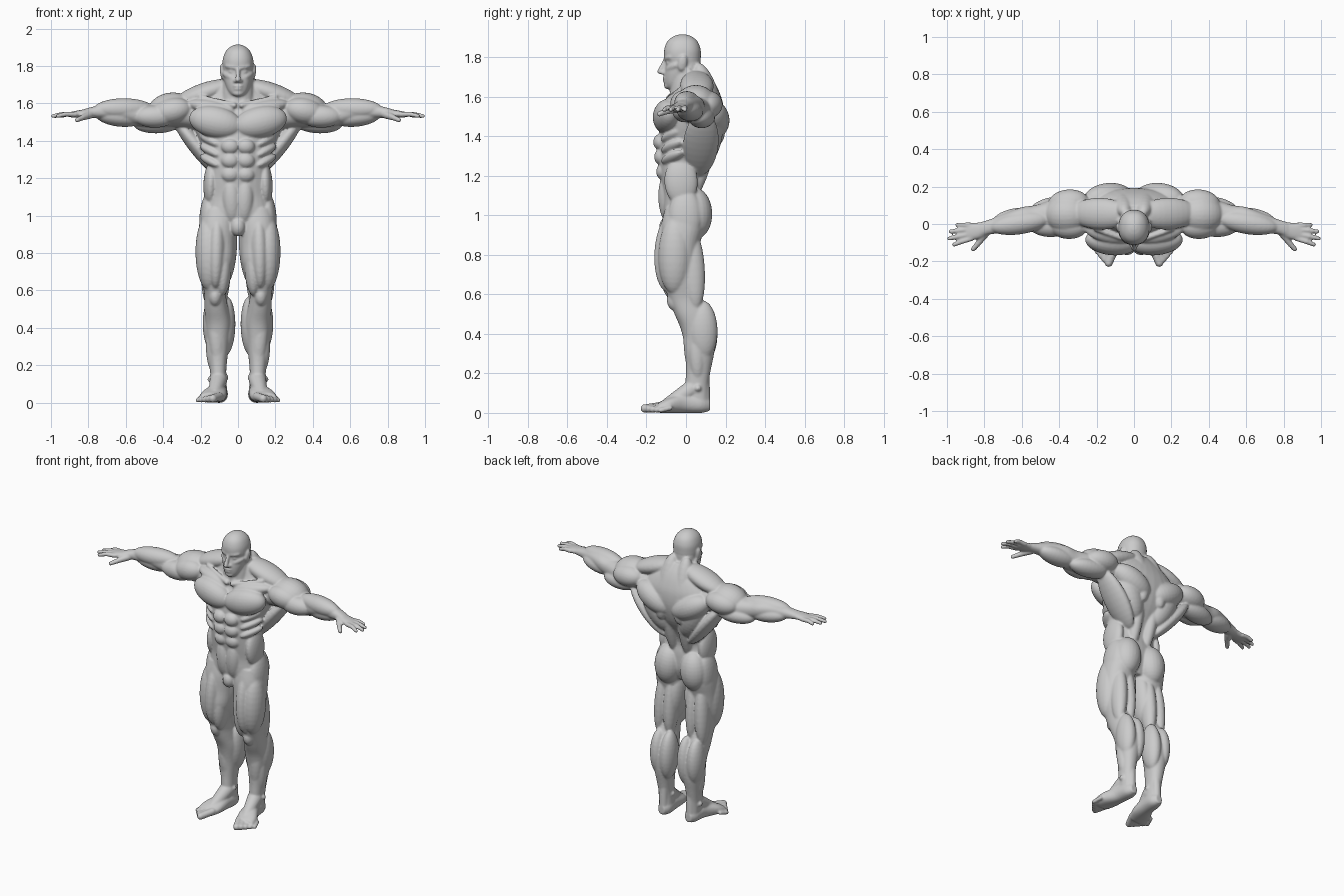
import bpy
import bmesh
import math
from mathutils import Matrix, Vector

default_cube = bpy.data.objects.get("Cube")
if default_cube:
    bpy.data.objects.remove(default_cube, do_unlink=True)

bm = bmesh.new()
X, Y, Z = range(3)


def oriented(direction):
    """Rotation whose third column follows the direction and second faces front/back."""
    facing = Vector((0, 0, 1)) if abs(direction.y) > direction.length * .8 else Vector((0, 1, 0))
    side = direction.cross(facing).normalized()
    depth = side.cross(direction).normalized()
    return Matrix((side, depth, direction.normalized())).transposed()


def unit_sphere():
    return bmesh.ops.create_uvsphere(bm, u_segments=24, v_segments=16, radius=1)["verts"]


def muscle(start, end, width, depth):
    """Ellipsoid belly stretched between two attachment points."""
    start, end = Vector(start), Vector(end)
    turn, middle, half = oriented(end - start), (start + end) / 2, (end - start).length / 2
    for vert in unit_sphere():
        vert.co = middle + turn @ Vector((vert.co.x * width, vert.co.y * depth, vert.co.z * half))


def capsule(start, end, thick, thin):
    """Tapered rod with round ends."""
    start, end = Vector(start), Vector(end)
    turn = oriented(end - start)
    for vert in unit_sphere():
        base, radius = (end, thin) if vert.co.z > .001 else (start, thick)
        vert.co = base + turn @ vert.co * radius


def blend(before, first, second, after, t):
    return (first * 2 + (second - before) * t
            + (before * 2 - first * 5 + second * 4 - after) * t ** 2
            + (first * 3 - before - second * 3 + after) * t ** 3) / 2


def loft(axis, sections, sides=32, steps=4, squareness=2.2):
    """Smooth tube; each section is position, two centre and two radius values."""
    keys = [Vector(section) for section in sections]
    keys = [keys[0]] + keys + [keys[-1]]
    path = [blend(*keys[i:i + 4], step / steps)
            for i in range(len(keys) - 3) for step in range(steps)] + [keys[-1]]
    rings = []
    for along, centre_a, centre_b, radius_a, radius_b in path:
        ring = []
        for side in range(sides):
            angle = math.tau * side / sides
            c, s = math.cos(angle), math.sin(angle)
            point = [centre_a + radius_a * math.copysign(abs(c) ** (2 / squareness), c),
                     centre_b + radius_b * math.copysign(abs(s) ** (2 / squareness), s)]
            point.insert(axis, along)
            ring.append(bm.verts.new(point))
        rings.append(ring)
    for lower, upper in zip(rings, rings[1:]):
        for side in range(sides):
            following = (side + 1) % sides
            bm.faces.new((lower[side], lower[following], upper[following], upper[side]))
    bm.faces.new(rings[0])
    bm.faces.new(rings[-1])


# Torso core
loft(Z, [(.92, 0, -.02, .08, .07), (1, 0, -.02, .17, .1), (1.1, 0, -.02, .17, .1),
         (1.18, 0, -.03, .165, .1), (1.26, 0, -.02, .165, .12), (1.36, 0, .01, .19, .15),
         (1.46, 0, .03, .23, .16), (1.55, 0, .05, .25, .14), (1.62, 0, .06, .2, .11),
         (1.68, 0, .05, .13, .09), (1.73, 0, .03, .08, .07)])

# Chest, collar bone and neck
muscle(start=(-.02, -.11, 1.47), end=(.26, -.08, 1.53), width=.085, depth=.072)
muscle(start=(.01, -.07, 1.56), end=(.27, -.01, 1.6), width=.04, depth=.06)
capsule(start=(.02, -.09, 1.59), end=(.2, -.03, 1.635), thick=.014, thin=.012)
loft(Z, [(1.55, 0, .02, .1, .1), (1.66, 0, 0, .085, .08), (1.77, 0, .01, .075, .065)])
capsule(start=(.02, -.08, 1.59), end=(.07, .01, 1.73), thick=.016, thin=.02)

# Abdominal rows, lower belly, ribs and flanks
for height, front in ((1.37, -.135), (1.295, -.13), (1.22, -.12)):
    muscle(start=(-.005, front, height), end=(.09, front + .01, height), width=.042, depth=.036)
muscle(start=(.04, -.1, 1.21), end=(.03, -.09, .96), width=.05, depth=.045)
for row in range(3):
    height = 1.4 - row * .055
    muscle(start=(.1, -.12, height - .025), end=(.2, -.02, height + .03), width=.024, depth=.035)
muscle(start=(.14, -.03, 1.29), end=(.15, -.02, 1.05), width=.04, depth=.085)
muscle(start=(0, -.1, .99), end=(0, -.09, .89), width=.04, depth=.04)

# Back: spinal columns, broad back wings, shoulder blades, neck slope
muscle(start=(.05, .03, 1.08), end=(.06, .14, 1.5), width=.042, depth=.05)
muscle(start=(.08, .06, 1.2), end=(.34, .09, 1.52), width=.045, depth=.09)
muscle(start=(.06, .09, 1.26), end=(.2, .13, 1.56), width=.085, depth=.075)
muscle(start=(.01, .15, 1.42), end=(.26, .13, 1.55), width=.08, depth=.08)
muscle(start=(.05, .06, 1.77), end=(.07, .17, 1.36), width=.065, depth=.065)
muscle(start=(.02, .05, 1.71), end=(.34, .06, 1.6), width=.055, depth=.085)

# Skull and jaw, with the eye line set back
loft(Z, [(1.645, 0, -.07, .035, .03), (1.67, 0, -.05, .056, .058), (1.72, 0, -.03, .073, .08),
         (1.77, 0, -.015, .08, .087), (1.8, 0, -.018, .083, .093), (1.84, 0, -.018, .081, .092),
         (1.88, 0, -.018, .065, .076), (1.905, 0, -.018, .038, .045), (1.915, 0, -.018, .012, .014)])
# Brow, eye, cheek, nose, lips, chin, ear
muscle(start=(-.005, -.105, 1.79), end=(.07, -.075, 1.8), width=.014, depth=.018)
muscle(start=(.018, -.093, 1.77), end=(.05, -.085, 1.77), width=.009, depth=.012)
muscle(start=(.02, -.1, 1.73), end=(.08, -.04, 1.765), width=.018, depth=.02)
capsule(start=(0, -.105, 1.785), end=(0, -.132, 1.727), thick=.01, thin=.014)
muscle(start=(0, -.115, 1.717), end=(.024, -.11, 1.722), width=.011, depth=.015)
muscle(start=(-.03, -.102, 1.694), end=(.03, -.102, 1.694), width=.008, depth=.018)
muscle(start=(-.026, -.1, 1.677), end=(.026, -.1, 1.677), width=.008, depth=.018)
muscle(start=(-.03, -.09, 1.655), end=(.03, -.09, 1.655), width=.018, depth=.022)
muscle(start=(.082, -.025, 1.73), end=(.09, -.01, 1.81), width=.011, depth=.023)

# Arm core and muscles: shoulder cap, front arm, rear arm, upper and lower forearm
loft(X, [(.2, .05, 1.54, .09, .08), (.35, .05, 1.55, .1, .075), (.45, .045, 1.535, .08, .065),
         (.53, .03, 1.54, .07, .06), (.6, .02, 1.555, .07, .055), (.68, .005, 1.56, .055, .046),
         (.77, -.015, 1.553, .04, .031), (.82, -.03, 1.548, .04, .023)])
muscle(start=(.24, .05, 1.59), end=(.48, .05, 1.55), width=.088, depth=.1)
muscle(start=(.25, -.02, 1.58), end=(.46, .0, 1.54), width=.07, depth=.07)
muscle(start=(.24, .12, 1.57), end=(.46, .1, 1.55), width=.07, depth=.075)
muscle(start=(.33, -.01, 1.53), end=(.56, -.01, 1.53), width=.06, depth=.06)
muscle(start=(.3, .1, 1.5), end=(.56, .06, 1.49), width=.055, depth=.065)
muscle(start=(.45, .03, 1.57), end=(.77, -.02, 1.57), width=.058, depth=.06)
muscle(start=(.5, .04, 1.515), end=(.76, .0, 1.54), width=.052, depth=.065)

# Palm, fingers and thumb
loft(X, [(.78, -.022, 1.55, .036, .023), (.83, -.035, 1.546, .043, .021),
         (.88, -.042, 1.541, .047, .017), (.9, -.042, 1.54, .042, .013)])
for root, tip, reach in ((-.078, -.11, .962), (-.053, -.078, .988),
                         (-.028, -.04, .98), (-.006, -.005, .945)):
    knuckle = ((.88 + reach) / 2, (root + tip) / 2, 1.543)
    capsule(start=(.87, root, 1.541), end=knuckle, thick=.014, thin=.0135)
    capsule(start=knuckle, end=(reach, tip, 1.533), thick=.0135, thin=.0115)
capsule(start=(.79, -.045, 1.54), end=(.83, -.1, 1.525), thick=.022, thin=.016)
capsule(start=(.83, -.1, 1.525), end=(.86, -.135, 1.512), thick=.016, thin=.013)

# Leg core
loft(Z, [(1.04, .1, -.005, .09, .1), (.95, .108, -.015, .1, .11), (.85, .113, -.03, .1, .1),
         (.75, .115, -.04, .095, .1), (.66, .12, -.03, .075, .085), (.58, .122, -.003, .058, .085),
         (.5, .115, .03, .064, .088), (.42, .105, .06, .07, .085), (.32, .107, .07, .062, .075),
         (.22, .107, .063, .048, .063), (.14, .105, .055, .042, .058), (.05, .1, .06, .043, .055)])
# Buttock, hip, thigh
muscle(start=(.085, .04, 1.14), end=(.105, .05, .88), width=.09, depth=.088)
muscle(start=(.15, 0, 1.13), end=(.17, -.01, .86), width=.046, depth=.085)
muscle(start=(.16, -.05, 1), end=(.155, -.06, .6), width=.07, depth=.085)
muscle(start=(.11, -.06, 1.02), end=(.12, -.09, .61), width=.052, depth=.085)
muscle(start=(.07, -.07, .86), end=(.085, -.065, .57), width=.043, depth=.065)
muscle(start=(.04, -.02, .98), end=(.075, 0, .62), width=.05, depth=.08)
muscle(start=(.14, .02, .95), end=(.16, .05, .52), width=.046, depth=.06)
muscle(start=(.08, .02, .95), end=(.085, .05, .52), width=.045, depth=.06)
# Knee, calf, shin, ankle
muscle(start=(.122, -.055, .625), end=(.122, -.05, .515), width=.036, depth=.045)
muscle(start=(.062, .08, .57), end=(.07, .09, .25), width=.052, depth=.075)
muscle(start=(.138, .08, .57), end=(.135, .09, .27), width=.052, depth=.075)
muscle(start=(.125, .02, .53), end=(.105, .035, .18), width=.045, depth=.04)
muscle(start=(.135, .05, .45), end=(.13, .06, .16), width=.04, depth=.045)
capsule(start=(.1, .09, .25), end=(.1, .095, .05), thick=.028, thin=.028)
capsule(start=(.068, .05, .135), end=(.145, .06, .125), thick=.018, thin=.018)

# Foot and toes
loft(Y, [(.122, .1, .04, .022, .028), (.08, .1, .045, .045, .045), (0, .108, .05, .05, .05),
         (-.08, .13, .04, .068, .04), (-.14, .145, .026, .062, .026)])
capsule(start=(.105, .03, .12), end=(.125, -.09, .045), thick=.047, thin=.033)
for toe in range(5):
    slide = toe / 4
    size = .022 - slide * .009
    capsule(start=(.1 + slide * .1, -.13 + slide * .05, size + .012),
            end=(.135 + slide * .08, -.208 + slide * .08, size), thick=size, thin=size)

# One continuous skin, mirrored and fused from the parts
bmesh.ops.recalc_face_normals(bm, faces=bm.faces)
mesh = bpy.data.meshes.new("body")
bm.to_mesh(mesh)
bm.free()
body = bpy.data.objects.new("body", mesh)
bpy.context.collection.objects.link(body)

mirror = body.modifiers.new("left and right", "MIRROR")
mirror.use_mirror_merge = False
fuse = body.modifiers.new("fuse parts", "REMESH")
fuse.mode = "VOXEL"
fuse.voxel_size = .006
fuse.use_smooth_shade = True
soften = body.modifiers.new("soften creases", "SMOOTH")
soften.factor = .5
soften.iterations = 6

# Plain clay grey
clay = bpy.data.materials.new("clay grey")
clay.use_nodes = True
grey = (.6, .6, .6, 1)
clay.diffuse_color = grey
clay.node_tree.nodes["Principled BSDF"].inputs["Base Color"].default_value = grey
mesh.materials.append(clay)
